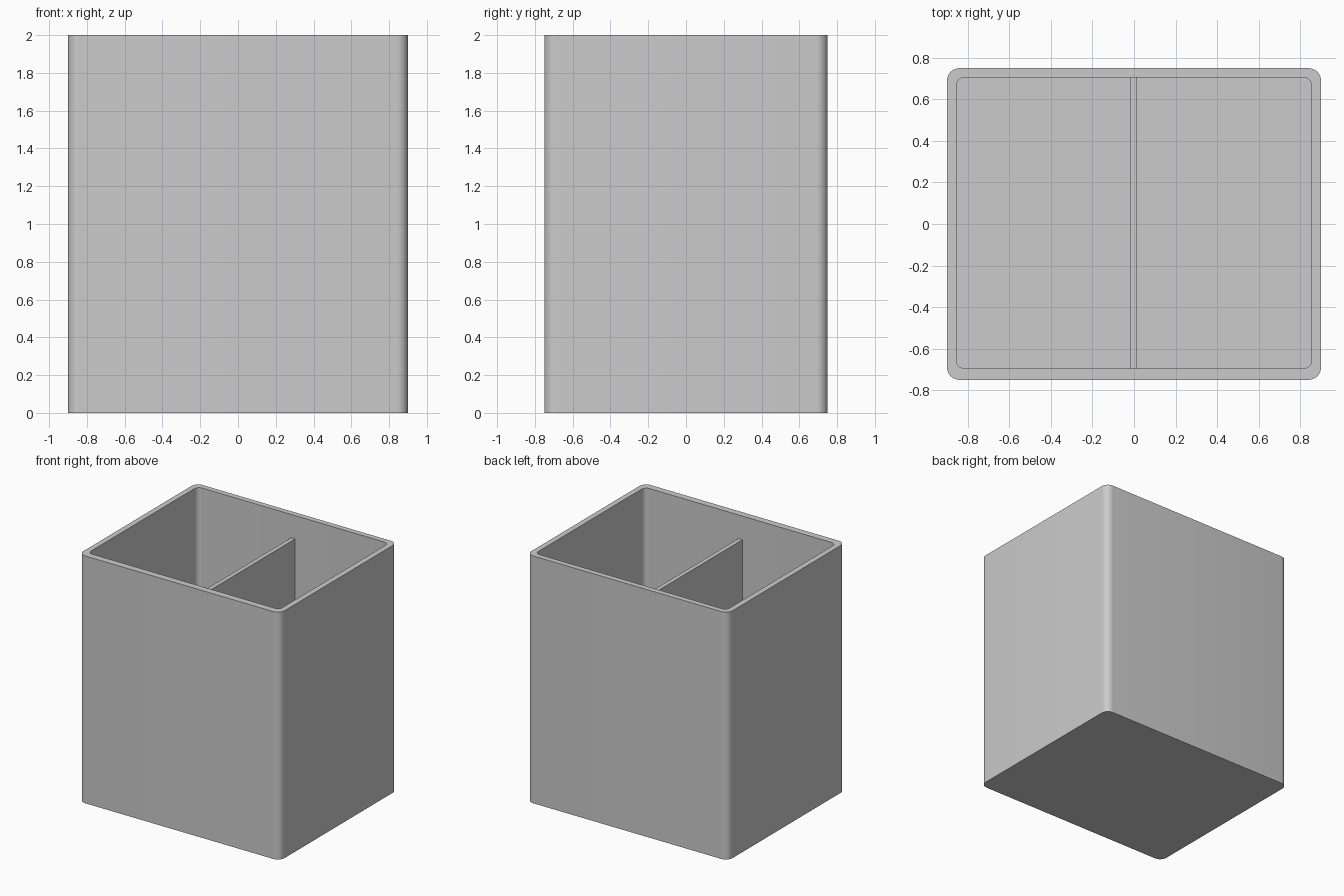
import bpy, bmesh, math
from mathutils import Vector

cube = bpy.data.objects.get("Cube")
if cube:
    bpy.data.objects.remove(cube, do_unlink=True)

# Single plain grey finish
GREY = (0.6, 0.6, 0.6, 1.0)
mat = bpy.data.materials.new("plain_grey")
mat.use_nodes = True
mat.diffuse_color = GREY
mat.node_tree.nodes["Principled BSDF"].inputs["Base Color"].default_value = GREY

HEIGHT = 2.0
FLOOR = 0.05
OUTER = (0.9, 0.75, 0.06)     # half width, half depth, corner radius
INNER = (0.855, 0.70, 0.04)
CAVITY_Y = 0.005              # cavity sits slightly towards the back
STEPS = 8


def finish(bm, name):
    bmesh.ops.recalc_face_normals(bm, faces=bm.faces)
    mesh = bpy.data.meshes.new(name)
    bm.to_mesh(mesh)
    bm.free()
    mesh.materials.append(mat)
    obj = bpy.data.objects.new(name, mesh)
    bpy.context.collection.objects.link(obj)
    return obj


def rounded_ring(bm, size, z, y_shift=0.0):
    """Vertices of a rounded rectangle, counter-clockwise."""
    hx, hy, r = size
    ring = []
    for quarter, (sx, sy) in enumerate([(1, 1), (-1, 1), (-1, -1), (1, -1)]):
        centre = Vector((sx * (hx - r), sy * (hy - r) + y_shift, z))
        for i in range(STEPS + 1):
            a = math.pi / 2 * (quarter + i / STEPS)
            ring.append(bm.verts.new(centre + r * Vector((math.cos(a), math.sin(a), 0))))
    return ring


# Open box: outer wall, rim, inner wall and floor in one closed skin
bm = bmesh.new()
rings = [
    rounded_ring(bm, OUTER, 0),
    rounded_ring(bm, OUTER, HEIGHT),
    rounded_ring(bm, INNER, HEIGHT, CAVITY_Y),
    rounded_ring(bm, INNER, FLOOR, CAVITY_Y),
]
for a, b in zip(rings, rings[1:]):
    for i in range(len(a)):
        j = (i + 1) % len(a)
        bm.faces.new((a[i], a[j], b[j], b[i]))
bm.faces.new(rings[0])
bm.faces.new(rings[-1])
box = finish(bm, "box_shell")
bpy.ops.object.select_all(action="DESELECT")
box.select_set(True)
bpy.context.view_layer.objects.active = box
bpy.ops.object.shade_smooth_by_angle(angle=math.radians(30))

# Divider: thin panel, lower than the rim, its ends let into the walls
DIVIDER_TOP = 1.81
bm = bmesh.new()
bmesh.ops.create_cube(bm, size=1)
bmesh.ops.scale(bm, vec=(0.035, 1.42, DIVIDER_TOP - FLOOR / 2), verts=bm.verts)
bmesh.ops.translate(bm, vec=(-0.002, CAVITY_Y, (DIVIDER_TOP + FLOOR / 2) / 2), verts=bm.verts)
finish(bm, "divider")
